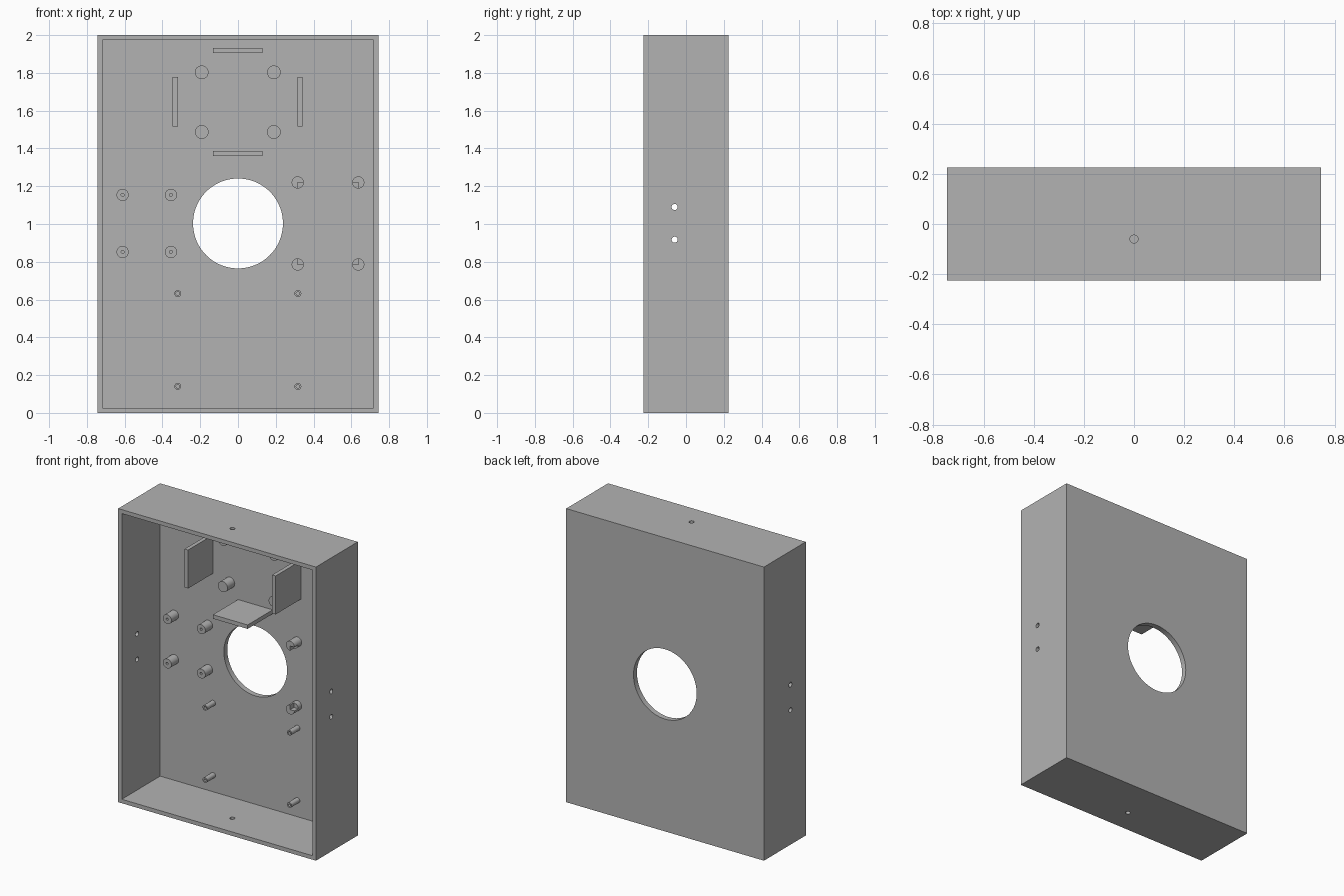
import bpy
from mathutils import Vector

if "Cube" in bpy.data.objects:
    bpy.data.objects.remove(bpy.data.objects["Cube"], do_unlink=True)

grey = bpy.data.materials.new("light grey plastic")
grey.use_nodes = True
COLOUR = (0.45, 0.45, 0.45, 1)
grey.diffuse_color = COLOUR
grey.node_tree.nodes["Principled BSDF"].inputs["Base Color"].default_value = COLOUR

HALF_W, HALF_D, HEIGHT = 0.745, 0.225, 2.0
WALL = 0.027
INNER = HALF_D - 0.037          # front surface of the back panel
ROT = {"X": (0, 1.5707963, 0), "Y": (1.5707963, 0, 0), "Z": (0, 0, 0)}


def box(name, low, high):
    low, high = Vector(low), Vector(high)
    bpy.ops.mesh.primitive_cube_add(size=1, location=(low + high) / 2)
    ob = bpy.context.object
    ob.name = name
    ob.scale = high - low
    bpy.ops.object.transform_apply(location=False, rotation=False, scale=True)
    ob.data.materials.append(grey)
    return ob


def cylinder(name, radius, length, centre, axis="Y", sides=48):
    bpy.ops.mesh.primitive_cylinder_add(vertices=sides, radius=radius, depth=length,
                                        location=centre, rotation=ROT[axis])
    ob = bpy.context.object
    ob.name = name
    ob.data.materials.append(grey)
    return ob


def cut(target, cutter):
    mod = target.modifiers.new("cut", "BOOLEAN")
    mod.operation = "DIFFERENCE"
    mod.solver = "EXACT"
    mod.object = cutter
    bpy.ops.object.select_all(action="DESELECT")
    bpy.context.view_layer.objects.active = target
    target.select_set(True)
    bpy.ops.object.modifier_apply(modifier=mod.name)
    bpy.data.objects.remove(cutter, do_unlink=True)


def smooth(ob):
    bpy.ops.object.select_all(action="DESELECT")
    bpy.context.view_layer.objects.active = ob
    ob.select_set(True)
    bpy.ops.object.shade_smooth_by_angle()


def post(name, x, z, radius, front, hole=0):
    """Post standing on the back panel, with an optional screw hole."""
    back = INNER + 0.01
    ob = cylinder(name, radius, back - front, (x, (front + back) / 2, z))
    if hole:
        depth = INNER - front
        cut(ob, cylinder("drill", hole, depth * 2 - 0.01, (x, front, z), sides=24))
    return ob


# Open-fronted case
case = box("case", (-HALF_W, -HALF_D, 0), (HALF_W, HALF_D, HEIGHT))
cut(case, box("cavity", (-HALF_W + WALL, -1, WALL),
              (HALF_W - WALL, INNER, HEIGHT - WALL)))

# Large round opening and small holes through the walls
cut(case, cylinder("opening", 0.238, 0.3, (0, HALF_D, 1.003), sides=96))
for z in (0.917, 1.09):
    cut(case, cylinder("side_drill", 0.016, 2, (0, -0.06, z), "X", 24))
cut(case, cylinder("end_drill", 0.016, 3, (0, -0.06, 1), "Z", 24))
smooth(case)

# Four guide plates around the upper mount
PLATE_FRONT, PLATE_BACK = -0.082, INNER + 0.01
for side, x in (("right", -0.332), ("left", 0.328)):
    box(side + "_guide_plate", (x - 0.0135, PLATE_FRONT, 1.515),
        (x + 0.0135, PLATE_BACK, 1.777))
for level, z in (("lower", 1.373), ("upper", 1.919)):
    box(level + "_guide_plate", (-0.132, PLATE_FRONT, z - 0.0135),
        (0.13, PLATE_BACK, z + 0.0135))

# Solid posts between the guide plates
for x in (-0.192, 0.19):
    for z in (1.487, 1.803):
        smooth(post("solid_post", x, z, 0.036, 0.11))

# Screw posts for the board on one side
for x in (-0.611, -0.355):
    for z in (0.852, 1.154):
        smooth(post("screw_post", x, z, 0.032, 0.11, 0.008))

# Notched corner posts, each notch facing the middle of the group
for x, dx in ((0.316, 1), (0.637, -1)):
    for z, dz in ((0.786, 1), (1.22, -1)):
        ob = post("notched_post", x, z, 0.032, 0.11)
        ends_x, ends_z = sorted((x, x + 0.1 * dx)), sorted((z, z + 0.1 * dz))
        cut(ob, box("notch", (ends_x[0], 0, ends_z[0]), (ends_x[1], 0.15, ends_z[1])))
        smooth(ob)

# Thin screw posts in the lower half
for x in (-0.319, 0.317):
    for z in (0.14, 0.632):
        smooth(post("thin_post", x, z, 0.018, 0.1, 0.009))
